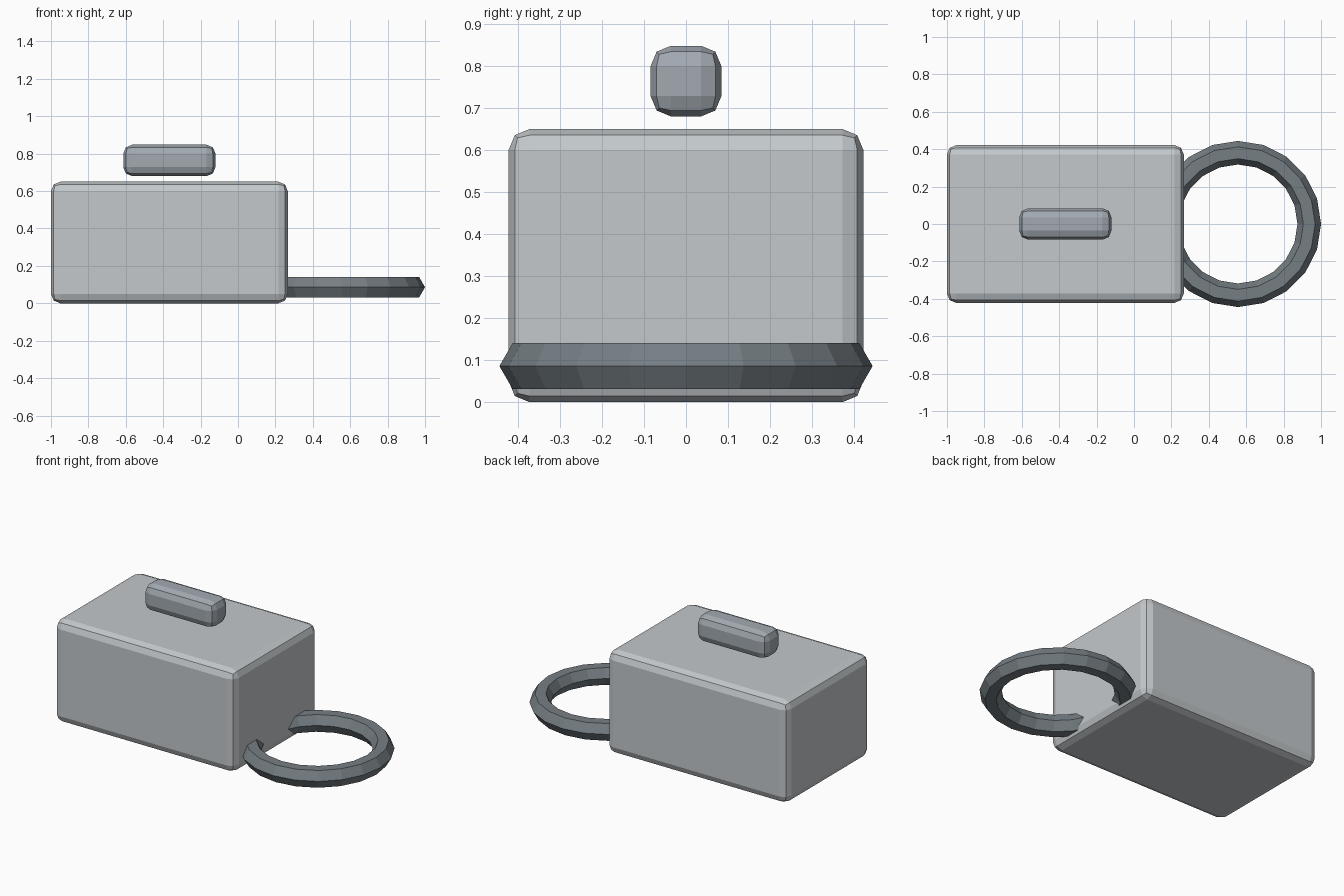
import bpy

if "Cube" in bpy.data.objects:
    bpy.data.objects.remove(bpy.data.objects["Cube"])


def paint(obj, name, rgb):
    mat = bpy.data.materials.new(name)
    mat.diffuse_color = (*rgb, 1)
    mat.use_nodes = True
    mat.node_tree.nodes["Principled BSDF"].inputs["Base Color"].default_value = mat.diffuse_color
    obj.data.materials.append(mat)


def rounded_box(name, center, size, bevel):
    bpy.ops.mesh.primitive_cube_add(size=1, location=center)
    obj = bpy.context.object
    obj.name = name
    obj.scale = size
    bpy.ops.object.transform_apply(location=False, rotation=False, scale=True)
    mod = obj.modifiers.new("edge_bevel", 'BEVEL')
    mod.width = bevel
    mod.segments = 2
    return obj


# Main block
body = rounded_box("body", (-0.367, 0, 0.325), (1.266, 0.844, 0.65), 0.05)
paint(body, "body_grey", (0.55, 0.58, 0.60))

# Small grip hovering above the block
grip = rounded_box("top_grip", (-0.367, 0, 0.764), (0.493, 0.168, 0.168), 0.048)
paint(grip, "grip_grey", (0.36, 0.40, 0.44))

# Flat-lying ring that runs into the right side of the block
bpy.ops.mesh.primitive_torus_add(
    location=(0.556, 0, 0.086), major_segments=20, minor_segments=6,
    major_radius=0.381, minor_radius=0.063)
ring = bpy.context.object
ring.name = "side_ring"
paint(ring, "ring_dark", (0.18, 0.21, 0.23))
